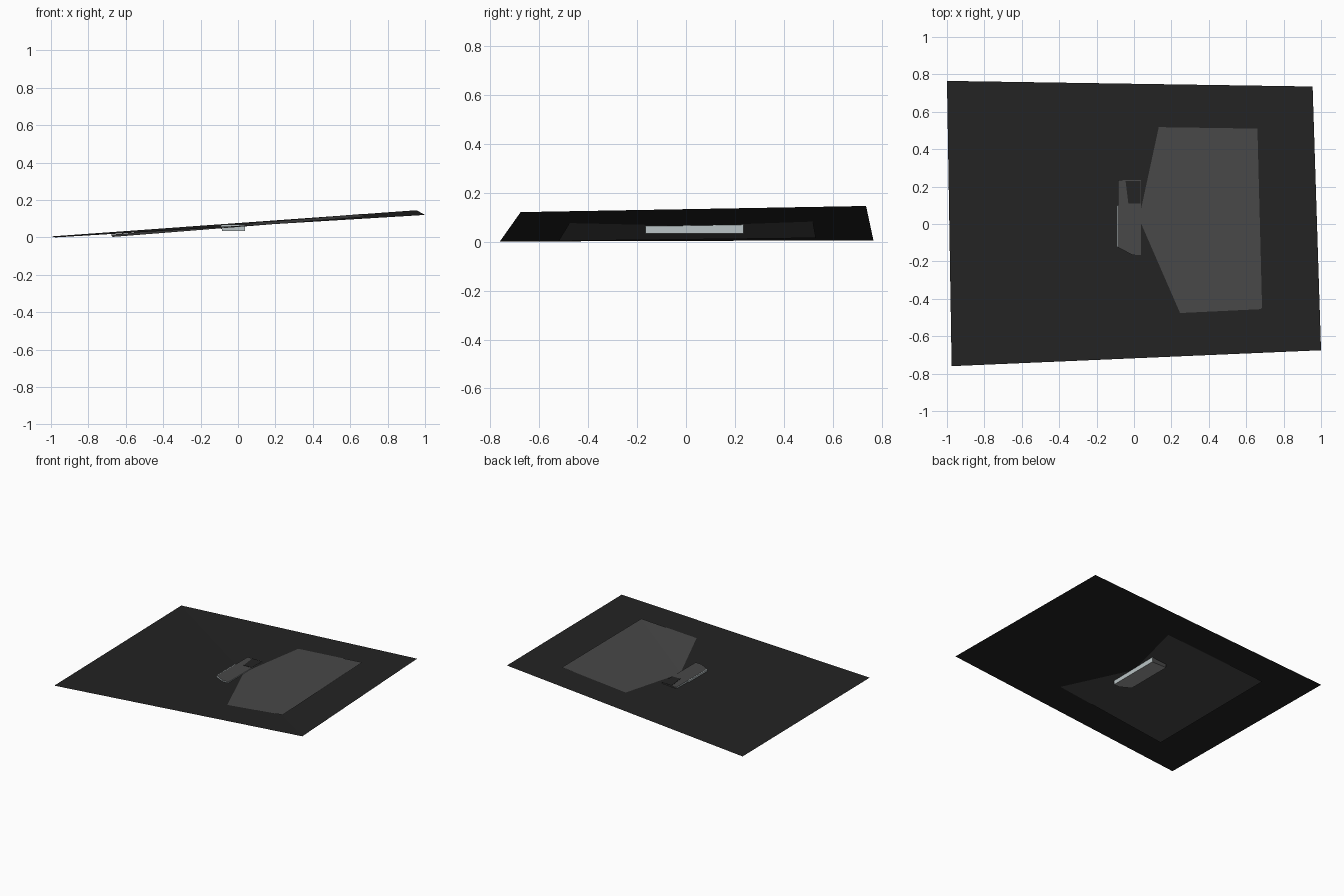
import bpy, bmesh

if "Cube" in bpy.data.objects:
    bpy.data.objects.remove(bpy.data.objects["Cube"])


def material(name, rgb):
    m = bpy.data.materials.new(name)
    m.diffuse_color = (*rgb, 1)
    m.use_nodes = True
    m.node_tree.nodes["Principled BSDF"].inputs["Base Color"].default_value = m.diffuse_color
    return m


BLACK = material("charcoal", (0.017, 0.017, 0.017))
GREY = material("dark_grey", (0.065, 0.065, 0.065))
STEEL = material("pale_steel", (0.50, 0.56, 0.57))
MID = material("mid_grey", (0.33, 0.33, 0.33))


def finish(name, bm, mats):
    me = bpy.data.meshes.new(name)
    bm.to_mesh(me)
    bm.free()
    for m in mats:
        me.materials.append(m)
    ob = bpy.data.objects.new(name, me)
    bpy.context.collection.objects.link(ob)
    return ob


def folded_sheet(name, corners, mat):
    """Four-cornered sheet folded along the first-to-third diagonal."""
    bm = bmesh.new()
    a, b, c, d = [bm.verts.new(p) for p in corners]
    bm.faces.new((a, c, b))
    bm.faces.new((a, d, c))
    return finish(name, bm, [mat])


def slab(name, outline, z0, z1, mats, rule):
    """Extruded outline; rule(normal) picks the material of each face."""
    bm = bmesh.new()
    base = bm.faces.new([bm.verts.new((x, y, z0)) for x, y in outline])
    top = bmesh.ops.extrude_face_region(bm, geom=[base], use_keep_orig=True)
    for v in top["geom"]:
        if isinstance(v, bmesh.types.BMVert):
            v.co.z = z1
    bmesh.ops.recalc_face_normals(bm, faces=bm.faces[:])
    bm.normal_update()
    for f in bm.faces:
        f.material_index = rule(f.normal)
    return finish(name, bm, mats)


# Large sloping ground and the sheet that cuts through it
folded_sheet("ground_sheet", [(-1, .765, .005), (.955, .735, .145),
                              (1, -.675, .12), (-.975, -.76, 0)], BLACK)
folded_sheet("crossing_sheet", [(-.68, .53, .0145), (.66, .51, .125),
                                (.685, -.455, .110), (-.67, -.52, .0025)], GREY)


# Small block: pale sides, dark top and rear, grey underside
def block_rule(n):
    if n.z > .5 or n.y > .5:
        return 0
    return 2 if n.z < -.5 else 1


slab("block", [(-.085, .235), (-.085, -.125), (-.01, -.165), (.037, -.165), (.037, .235)],
     .033, .070, [GREY, STEEL, MID], block_rule)

# Dark patch on the rear of the block, and a thin pale strip on its left edge
slab("rear_patch", [(-.045, .23), (-.03, .11), (.036, .11), (.036, .23)],
     .069, .072, [BLACK], lambda n: 0)
slab("left_strip", [(-.092, .1), (-.092, -.12), (-.085, -.125), (-.085, .1)],
     .045, .069, [STEEL], lambda n: 0)
